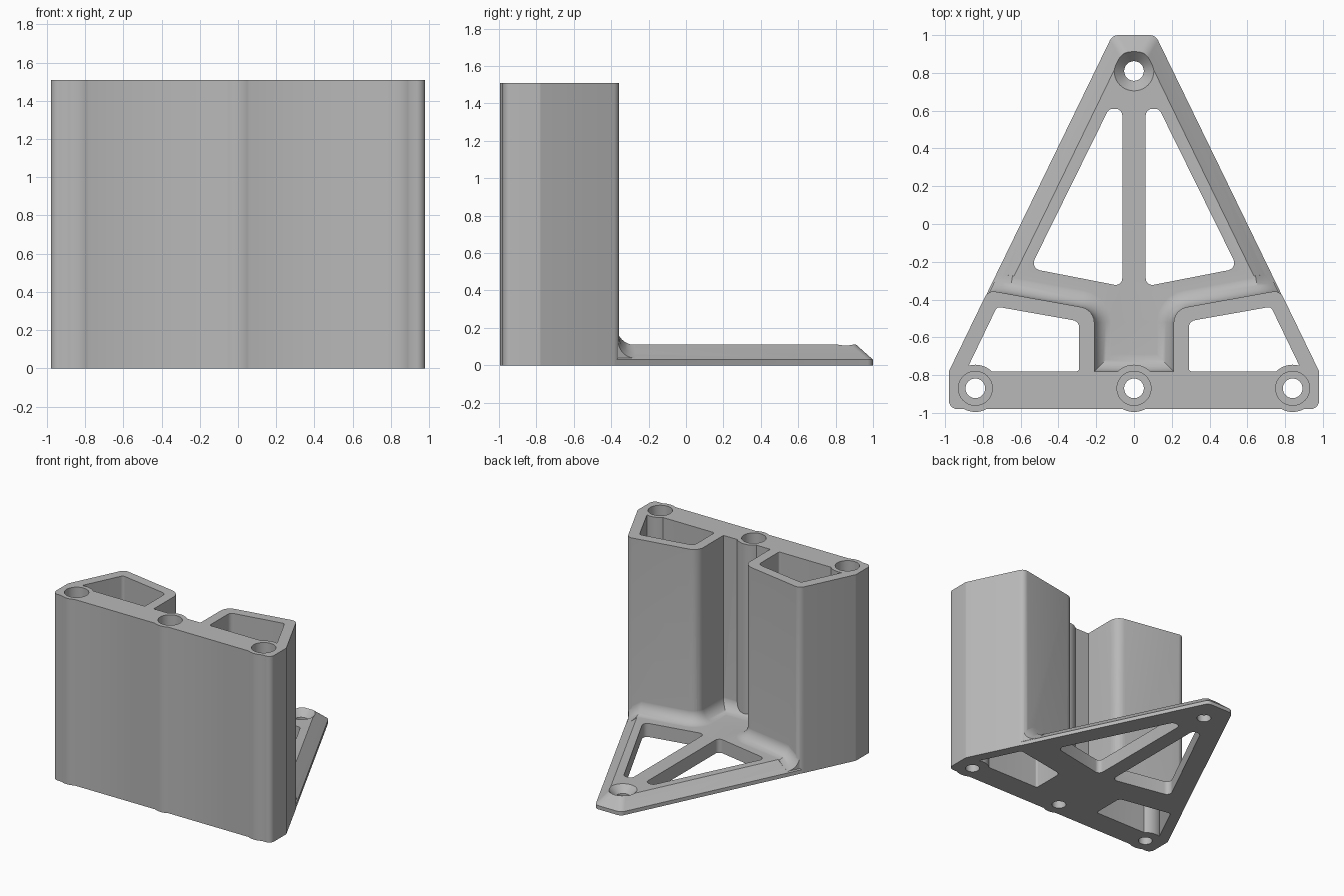
import bpy, bmesh, math
from mathutils import Vector

if "Cube" in bpy.data.objects:
    bpy.data.objects.remove(bpy.data.objects["Cube"])

H, PLATE, LIP, F = 1.51, 0.11, 0.03, 0.10   # tower height, plate top, chamfer start, fillet radius


def loft(name, rings):
    """Closed solid skinned through rings of equal point count."""
    bm = bmesh.new()
    vs = [[bm.verts.new(p) for p in ring] for ring in rings]
    n = len(vs[0])
    for a, b in zip(vs, vs[1:]):
        for i in range(n):
            j = (i + 1) % n
            bm.faces.new((a[i], a[j], b[j], b[i]))
    bm.faces.new(vs[0])
    bm.faces.new(vs[-1])
    bmesh.ops.recalc_face_normals(bm, faces=bm.faces)
    me = bpy.data.meshes.new(name)
    bm.to_mesh(me)
    bm.free()
    ob = bpy.data.objects.new(name, me)
    bpy.context.collection.objects.link(ob)
    return ob


def rounded(pts, seg=6):
    """Round the corners of a closed polygon given as (x, y, radius)."""
    out = []
    for i, (x, y, r) in enumerate(pts):
        p = Vector((x, y))
        if r == 0:
            out.append((x, y))
            continue
        a = (Vector(pts[i - 1][:2]) - p).normalized()
        b = (Vector(pts[(i + 1) % len(pts)][:2]) - p).normalized()
        half = a.angle(b) / 2
        c = p + (a + b).normalized() * (r / math.sin(half))
        u = p + a * (r / math.tan(half)) - c
        v = p + b * (r / math.tan(half)) - c
        sweep = u.angle_signed(v)      # clockwise positive
        for k in range(seg + 1):
            t = -sweep * k / seg
            out.append((c.x + u.x * math.cos(t) - u.y * math.sin(t),
                        c.y + u.x * math.sin(t) + u.y * math.cos(t)))
    return out


def at_z(pts, z):
    return [(x, y, z) for x, y in pts]


def mirrored(half):
    """Complete a right-hand half outline with its mirror image."""
    return half + [(-p[0],) + tuple(p[1:]) for p in reversed(half)]


def prism(name, pts, z0, z1):
    return loft(name, [at_z(pts, z0), at_z(pts, z1)])


def lathe(name, x, y, profile, n=48):
    return loft(name, [[(x + r * math.cos(i * math.tau / n), y + r * math.sin(i * math.tau / n), z)
                        for i in range(n)] for r, z in profile])


def boolean(target, other, op):
    m = target.modifiers.new(op, 'BOOLEAN')
    m.operation, m.solver, m.object = op, 'EXACT', other
    bpy.context.view_layer.objects.active = target
    bpy.ops.object.modifier_apply(modifier=m.name)
    bpy.data.objects.remove(other)


def side(y, inset=0.0):
    """x of the slanted outer side at a given y."""
    return 0.98 - inset - 0.486 * (y + 0.78)


# tower block: two towers joined by a front wall
tower = rounded(mirrored([(0.98, -0.98, 0.045), (0.98, -0.78, 0.02), (0.772, -0.351, 0.05),
                          (0.21, -0.452, 0.085), (0.21, -0.78, 0)]))
bracket = prism("corner_bracket", tower, 0, H)


# triangular foot plate with chamfered rim
def plate_ring(inset, tip):
    return rounded(mirrored([(0.7 - inset, -0.9, 0), (side(-0.5, inset), -0.5, 0),
                             (side(tip, inset), tip, 0.05)]))


low = plate_ring(0.001, 1.0)
foot = loft("foot_plate", [at_z(low, 0), at_z(low, LIP), at_z(plate_ring(0.1, 0.91), PLATE)])
boolean(bracket, foot, 'UNION')

# fillet between plate and towers, following the tower's back (x, y, drop down the chamfer)
bend = rounded([(0.66, -0.371, 0), (0.21, -0.452, 0.085), (0.21, -0.78, 0)])
path = mirrored([(0.767, -0.364, 0.07), (0.735, -0.358, 0.048)] + [(x, y, 0) for x, y in bend])
section = [(F, 0.04), (-0.02, 0.04), (-0.02, PLATE + F)]
section += [(F - F * math.cos(a) - 0.001, PLATE + F - F * math.sin(a) - 0.001)
            for a in (k * math.pi / 16 for k in range(9))]
rings = []
for i, (x, y, drop) in enumerate(path):
    if drop:
        off = Vector((-math.copysign(0.437, x), 0.9))
    else:
        dirs = [(Vector(path[j + 1][:2]) - Vector(path[j][:2])).normalized() for j in (i - 1, i)]
        n1, n2 = (Vector((d.y, -d.x)) for d in dirs)
        off = (n1 + n2) / (1 + n1.dot(n2))
    rings.append([(x + off.x * t, y + off.y * t, max(0.01, z - drop)) for t, z in section])
boolean(bracket, loft("root_fillet", rings), 'UNION')

# tower pockets and triangular plate windows
for s in (1, -1):
    pocket = rounded([(s * x, y, r) for x, y, r in [
        (0.29, -0.78, 0.015), (0.89, -0.78, 0), (0.725, -0.438, 0.025), (0.29, -0.515, 0.04)]])
    boolean(bracket, prism("pocket_cutter", pocket, -0.1, H + 0.1), 'DIFFERENCE')
    window = rounded([(s * x, y, r) for x, y, r in [
        (0.062, 0.61, 0.035), (0.133, 0.61, 0.035), (0.55, -0.235, 0.04), (0.062, -0.33, 0.035)]])
    boolean(bracket, prism("window_cutter", window, -0.1, 0.4), 'DIFFERENCE')

# screw columns with counterbored holes
for x in (-0.84, 0, 0.84):
    boolean(bracket, lathe("screw_column", x, -0.87, [(0.125, 0), (0.125, H)]), 'UNION')
for x in (-0.84, 0, 0.84):
    boolean(bracket, lathe("screw_hole_cutter", x, -0.87,
                           [(0.052, -0.1), (0.052, 0.11), (0.09, 0.11), (0.09, H + 0.1)]), 'DIFFERENCE')

# countersunk hole at the tip
boolean(bracket, lathe("tip_hole_cutter", 0, 0.81,
                       [(0.052, -0.1), (0.052, 0.055), (0.105, PLATE), (0.105, 0.3)]), 'DIFFERENCE')

# single grey finish
grey = bpy.data.materials.new("light_grey")
grey.diffuse_color = (0.48, 0.48, 0.48, 1)
grey.use_nodes = True
grey.node_tree.nodes["Principled BSDF"].inputs["Base Color"].default_value = grey.diffuse_color
bracket.data.materials.clear()
bracket.data.materials.append(grey)
for p in bracket.data.polygons:
    p.material_index = 0
bpy.ops.object.select_all(action='DESELECT')
bracket.select_set(True)
bpy.context.view_layer.objects.active = bracket
bpy.ops.object.shade_smooth_by_angle(angle=math.radians(30))
